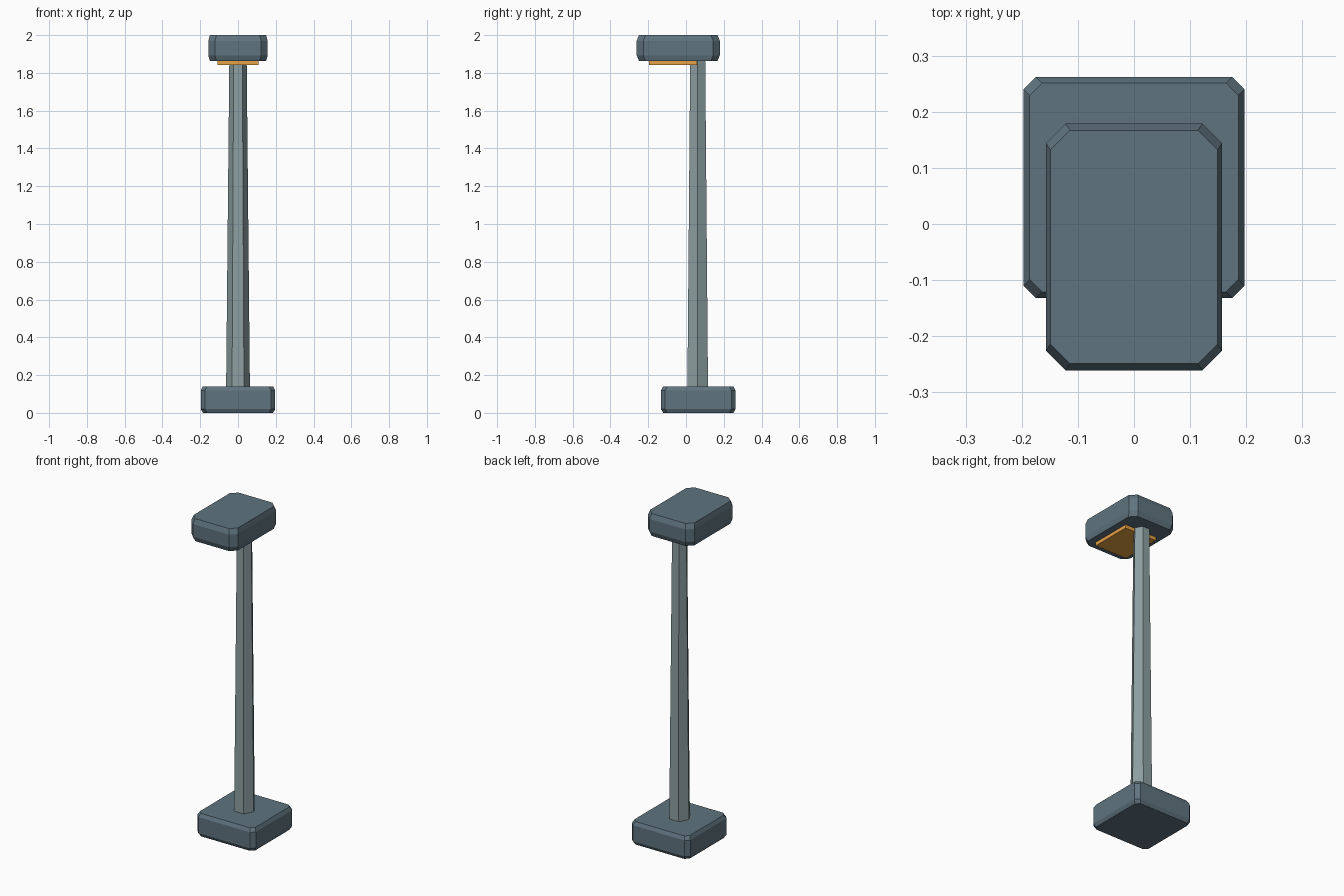
import bpy, bmesh, math

if "Cube" in bpy.data.objects:
    bpy.data.objects.remove(bpy.data.objects["Cube"])


def material(name, rgb):
    m = bpy.data.materials.new(name)
    m.diffuse_color = (*rgb, 1)
    m.use_nodes = True
    m.node_tree.nodes["Principled BSDF"].inputs["Base Color"].default_value = m.diffuse_color
    return m


SLATE = material("slate blue", (0.115, 0.173, 0.212))
STEEL = material("grey steel", (0.27, 0.35, 0.36))
AMBER = material("amber", (0.80, 0.36, 0.06))


def finish(bm, name, mat):
    bmesh.ops.recalc_face_normals(bm, faces=bm.faces)
    me = bpy.data.meshes.new(name)
    bm.to_mesh(me)
    bm.free()
    me.materials.append(mat)
    ob = bpy.data.objects.new(name, me)
    bpy.context.collection.objects.link(ob)
    return ob


def loft(name, rings, mat):
    """Skin stacked rings of points and cap both ends."""
    bm = bmesh.new()
    loops = [[bm.verts.new(p) for p in ring] for ring in rings]
    n = len(loops[0])
    for a, b in zip(loops, loops[1:]):
        for i in range(n):
            j = (i + 1) % n
            bm.faces.new((a[i], a[j], b[j], b[i]))
    bm.faces.new(loops[0][::-1])
    bm.faces.new(loops[-1])
    return finish(bm, name, mat)


def octagon(hx, hy, cy, cut, z):
    """Rectangle with cut corners."""
    pts = [(hx, hy - cut), (hx - cut, hy), (cut - hx, hy), (-hx, hy - cut),
           (-hx, cut - hy), (cut - hx, -hy), (hx - cut, -hy), (hx, cut - hy)]
    return [(x, cy + y, z) for x, y in pts]


def chamfered_block(name, hx, hy, cy, z0, z1, cut, inset, rise, mat):
    ix, iy = inset
    rings = [octagon(hx - ix, hy - iy, cy, cut, z0), octagon(hx, hy, cy, cut, z0 + rise),
             octagon(hx, hy, cy, cut, z1 - rise), octagon(hx - ix, hy - iy, cy, cut, z1)]
    return loft(name, rings, mat)


def hexagon(r, cy, z):
    return [(r * math.cos(k * math.pi / 3), cy + r * math.sin(k * math.pi / 3), z)
            for k in range(6)]


# Foot block and overhanging lamp head
chamfered_block("base", 0.197, 0.197, 0.065, 0, 0.14, 0.022, (0.011, 0.011), 0.021, SLATE)
chamfered_block("lamp_head", 0.157, 0.22, -0.041, 1.863, 2, 0.035, (0.008, 0.012), 0.03, SLATE)

# Tapered six-sided post
loft("post", [hexagon(0.063, 0.062, 0.13), hexagon(0.046, 0.062, 1.87)], STEEL)

# Light panel under the head
bm = bmesh.new()
bmesh.ops.create_cube(bm, size=1)
for v in bm.verts:
    v.co = (v.co.x * 0.215, v.co.y * 0.254 - 0.07, v.co.z * 0.022 + 1.853)
finish(bm, "light_panel", AMBER)
